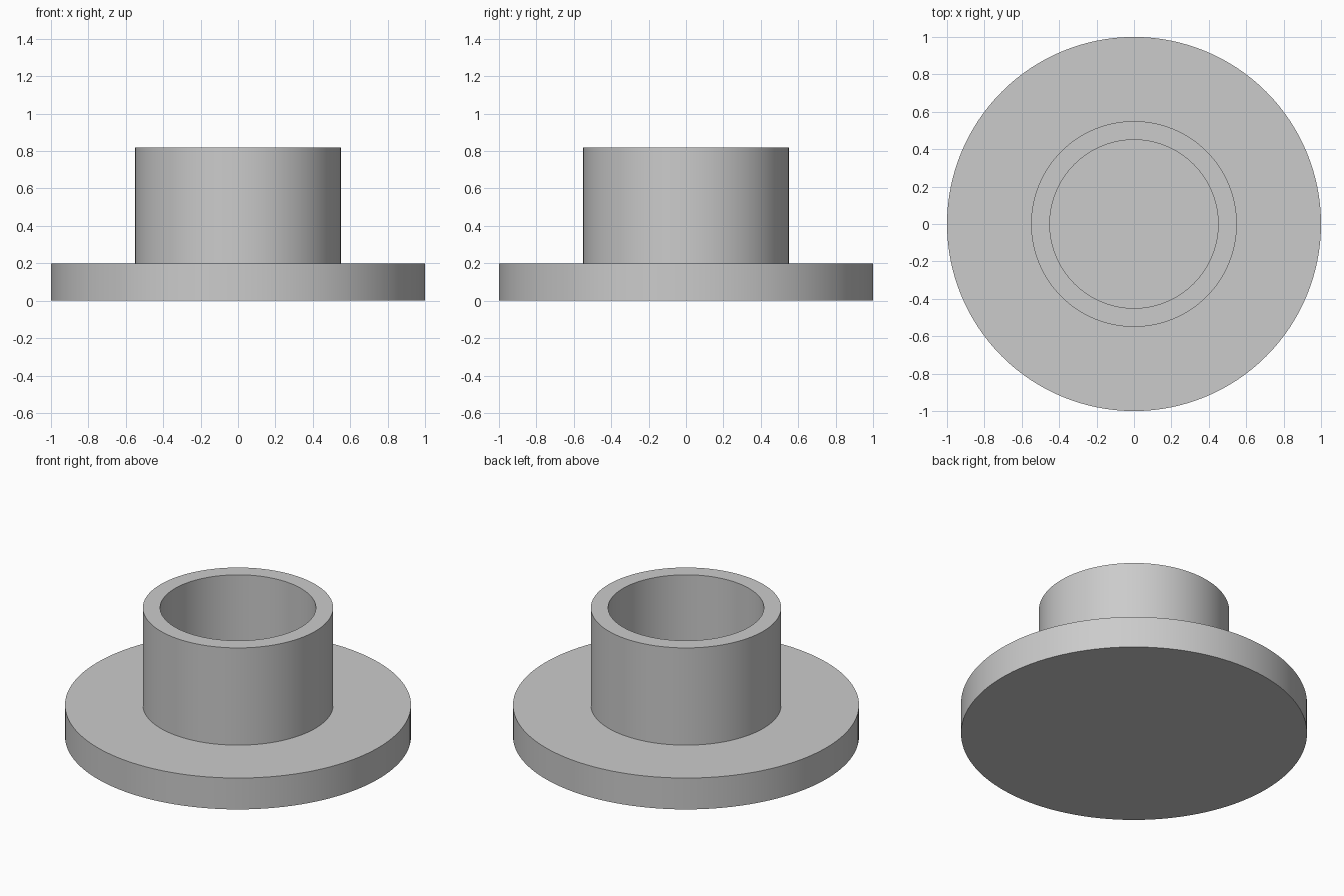
import bpy
import bmesh
import math

SEGMENTS = 128

cube = bpy.data.objects.get("Cube")
if cube:
    bpy.data.objects.remove(cube, do_unlink=True)

# Plain grey material
grey = bpy.data.materials.new("grey")
grey.use_nodes = True
colour = (0.6, 0.6, 0.6, 1)
grey.diffuse_color = colour
grey.node_tree.nodes["Principled BSDF"].inputs["Base Color"].default_value = colour


def lathe(name, profile):
    """Turn an (r, z) profile that starts and ends on the z axis into a solid."""
    bm = bmesh.new()
    verts = [bm.verts.new((r, 0, z)) for r, z in profile]
    edges = [bm.edges.new(pair) for pair in zip(verts, verts[1:])]
    bmesh.ops.spin(bm, geom=verts + edges, cent=(0, 0, 0), axis=(0, 0, 1),
                   angle=math.tau, steps=SEGMENTS, use_merge=True)
    bmesh.ops.remove_doubles(bm, verts=bm.verts, dist=0.0001)
    bmesh.ops.recalc_face_normals(bm, faces=bm.faces)
    mesh = bpy.data.meshes.new(name)
    bm.to_mesh(mesh)
    bm.free()
    mesh.materials.append(grey)
    obj = bpy.data.objects.new(name, mesh)
    bpy.context.collection.objects.link(obj)
    bpy.ops.object.select_all(action="DESELECT")
    obj.select_set(True)
    bpy.context.view_layer.objects.active = obj
    bpy.ops.object.shade_smooth_by_angle(angle=math.radians(30))
    return obj


# Flange disc with a raised, open-topped collar
flange_radius, flange_top = 1.0, 0.2
collar_outer, collar_inner, collar_top = 0.55, 0.45, 0.82

lathe("flanged_collar", [
    (0, 0),
    (flange_radius, 0),
    (flange_radius, flange_top),
    (collar_outer, flange_top),
    (collar_outer, collar_top),
    (collar_inner, collar_top),
    (collar_inner, flange_top),
    (0, flange_top),
])
